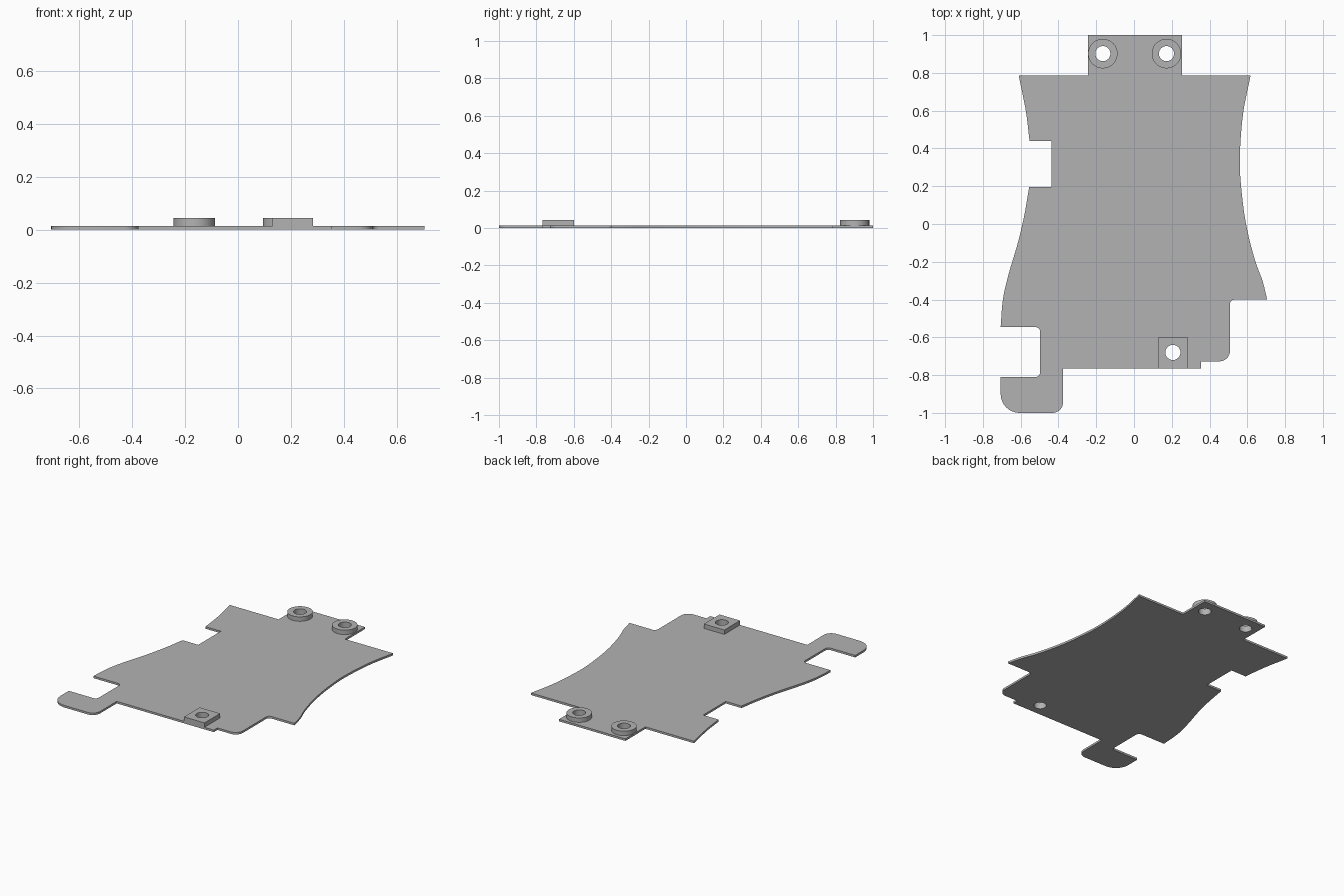
import bpy
import math
from mathutils import Vector
from mathutils.geometry import interpolate_bezier

cube = bpy.data.objects.get("Cube")
if cube:
    bpy.data.objects.remove(cube, do_unlink=True)

PLATE_TOP = 0.014
BOSS_TOP = 0.044
HOLE_R = 0.04

grey = bpy.data.materials.new("plain grey")
grey.use_nodes = True
grey.diffuse_color = (0.45, 0.45, 0.45, 1)
grey.node_tree.nodes["Principled BSDF"].inputs["Base Color"].default_value = (0.45, 0.45, 0.45, 1)


def circle(x, y, r, n=48):
    return [(x + r * math.cos(2 * math.pi * i / n), y + r * math.sin(2 * math.pi * i / n))
            for i in range(n)]


def smooth_path(points, steps=8):
    """Smooth edge through the given points."""
    p = [Vector(q) for q in points]
    p = [2 * p[0] - p[1]] + p + [2 * p[-1] - p[-2]]
    out = []
    for a, b, c, d in zip(p, p[1:], p[2:], p[3:]):
        out += [tuple(v) for v in interpolate_bezier(b, b + (c - a) / 6, c - (d - b) / 6, c, steps)[:-1]]
    return out + [tuple(points[-1])]


def fillet(prev, corner, nxt, r, n=8):
    """Right-angled corner rounded to radius r."""
    c = Vector(corner)
    u = (Vector(prev) - c).normalized() * r
    v = (Vector(nxt) - c).normalized() * r
    angles = [math.pi / 2 * i / n for i in range(n + 1)]
    return [tuple(c + u * (1 - math.sin(a)) + v * (1 - math.cos(a))) for a in angles]


def rounded(corners):
    """Expand (x, y, radius) corners; the two ends stay sharp."""
    out = []
    for i, (x, y, r) in enumerate(corners):
        if r:
            out += fillet(corners[i - 1][:2], (x, y), corners[i + 1][:2], r)
        else:
            out.append((x, y))
    return out


def flat_part(name, loops, z0, z1):
    """Extrude an outline, with holes, between two heights."""
    curve = bpy.data.curves.new(name, "CURVE")
    curve.dimensions = "2D"
    curve.fill_mode = "BOTH"
    curve.extrude = (z1 - z0) / 2
    for loop in loops:
        spline = curve.splines.new("POLY")
        spline.points.add(len(loop) - 1)
        for point, (x, y) in zip(spline.points, loop):
            point.co = (x, y, 0, 1)
        spline.use_cyclic_u = True
    obj = bpy.data.objects.new(name, curve)
    bpy.context.collection.objects.link(obj)
    obj.location.z = (z0 + z1) / 2
    bpy.ops.object.select_all(action="DESELECT")
    obj.select_set(True)
    bpy.context.view_layer.objects.active = obj
    bpy.ops.object.convert(target="MESH")
    obj = bpy.context.object
    obj.data.materials.clear()
    obj.data.materials.append(grey)
    bpy.ops.object.shade_smooth_by_angle(angle=math.radians(30))
    return obj


# Fixing positions
ring_centres = {"right": (-0.165, 0.902), "left": (0.172, 0.902)}
block_hole = (0.206, -0.68)

# Plate outline, clockwise from the rear tab
tab = [(-0.244, 0.785), (-0.244, 1.0), (0.255, 1.0), (0.255, 0.785)]
left_edge = smooth_path([(0.617, 0.785), (0.577, 0.58), (0.56, 0.34), (0.572, 0.15),
                         (0.597, -0.02), (0.64, -0.19), (0.68, -0.3), (0.705, -0.4)])
front_edge = rounded([(0.508, -0.4, 0.025), (0.508, -0.727, 0.055), (0.354, -0.727, 0),
                      (0.354, -0.766, 0), (-0.376, -0.766, 0), (-0.376, -1.0, 0.055),
                      (-0.706, -1.0, 0.1), (-0.706, -0.81, 0), (-0.497, -0.81, 0.025),
                      (-0.497, -0.546, 0.025), (-0.706, -0.546, 0)])
front_edge = fillet((0.705, -0.4), (0.508, -0.4), (0.508, -0.727), 0.025) + front_edge[9:]
right_low = smooth_path([(-0.706, -0.546), (-0.694, -0.4), (-0.665, -0.27), (-0.615, -0.1),
                         (-0.58, 0.05), (-0.555, 0.197)])
notch = [(-0.437, 0.197), (-0.437, 0.44)]
right_high = smooth_path([(-0.553, 0.44), (-0.573, 0.6), (-0.61, 0.785)])
outline = tab + left_edge + front_edge + right_low[1:] + notch + right_high

holes = [circle(x, y, HOLE_R) for x, y in [*ring_centres.values(), block_hole]]
flat_part("base_plate", [outline] + holes, 0, PLATE_TOP)

# Round bosses on the tab
for side, (x, y) in ring_centres.items():
    flat_part(side + "_ring_boss", [circle(x, y, 0.078), circle(x, y, HOLE_R)], PLATE_TOP, BOSS_TOP)

# Square boss at the front edge
square = [(0.13, -0.766), (0.284, -0.766), (0.284, -0.598), (0.13, -0.598)]
flat_part("square_boss", [square, circle(*block_hole, HOLE_R)], PLATE_TOP, BOSS_TOP)
